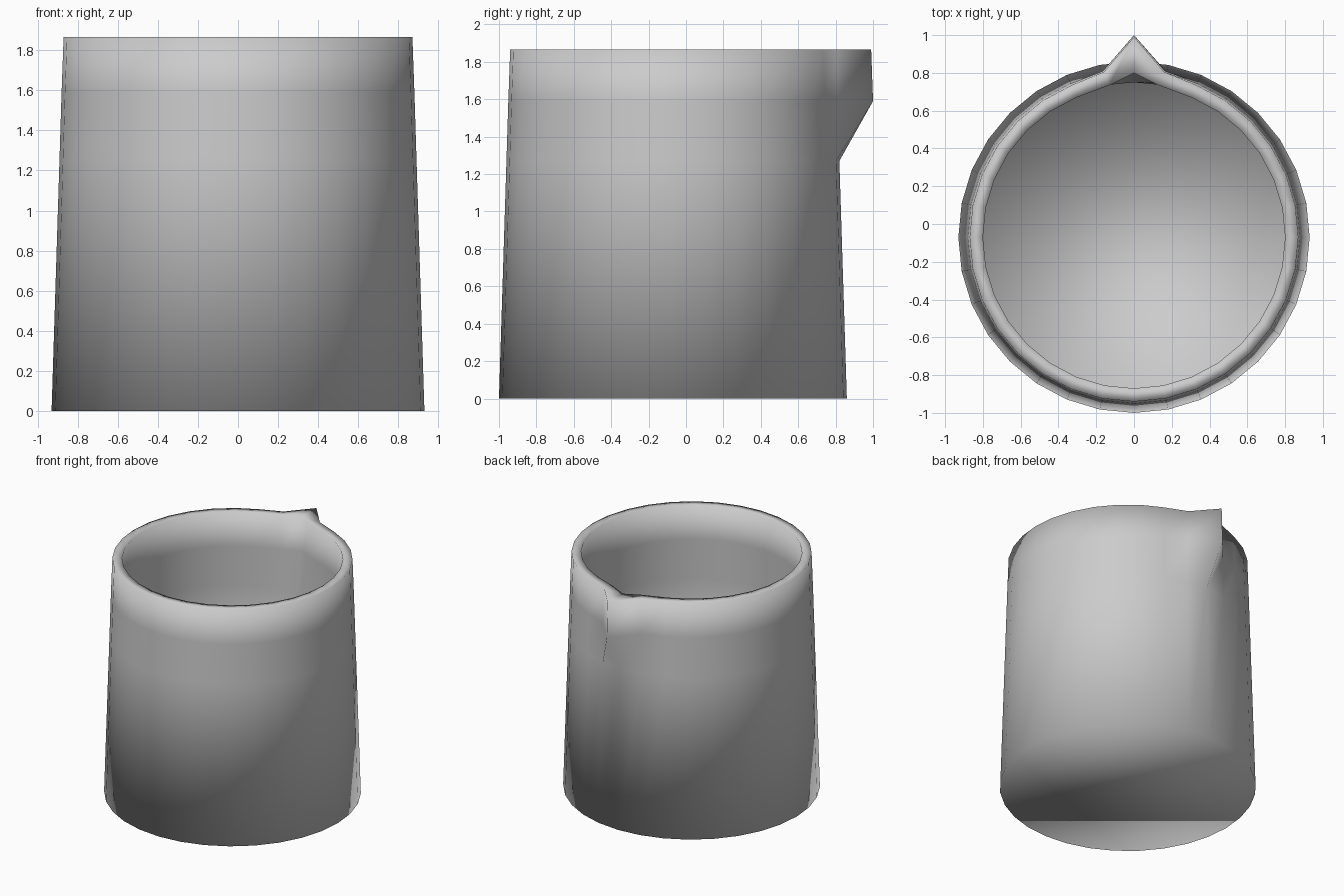
import bpy, bmesh
from math import sin, cos, pi

if "Cube" in bpy.data.objects:
    bpy.data.objects.remove(bpy.data.objects["Cube"])

SIDES = 32
CY = -0.07        # axis of the round body
bm = bmesh.new()


def ring(radius, z, tip=None, near=None):
    """Circle of vertices; tip pulls out the spout, near adjusts its neighbours."""
    verts = []
    for i in range(SIDES):
        a = pi / 2 + 2 * pi * i / SIDES
        x, y = radius * cos(a), CY + radius * sin(a)
        if i == 0 and tip is not None:
            x, y = 0, tip
        elif near and i in (1, SIDES - 1):
            x, y = (-near[0] if i == 1 else near[0]), near[1]
        verts.append(bm.verts.new((x, y, z)))
    return verts


# profile: outer wall going up, over the rim, inner wall going down
rings = [
    ring(0.93, 0.0),
    ring(0.89, 1.27),
    ring(0.88, 1.59, 1.0, (0.165, 0.81)),
    ring(0.87, 1.865, 0.99, (0.16, 0.805)),
    ring(0.80, 1.865, 0.80, (0.13, 0.735)),
    ring(0.81, 1.59, 0.81, (0.135, 0.745)),
    ring(0.82, 1.27),
    ring(0.86, 0.07),
]
for lo, hi in zip(rings, rings[1:]):
    for i in range(SIDES):
        j = (i + 1) % SIDES
        bm.faces.new((lo[i], lo[j], hi[j], hi[i]))

# underside and inside floor
bm.faces.new(rings[0][::-1])
bm.faces.new(rings[-1])
bmesh.ops.recalc_face_normals(bm, faces=bm.faces)
for f in bm.faces:
    f.smooth = True

mesh = bpy.data.meshes.new("pitcher_body")
bm.to_mesh(mesh)
bm.free()
pitcher = bpy.data.objects.new("pitcher_body", mesh)
bpy.context.collection.objects.link(pitcher)
